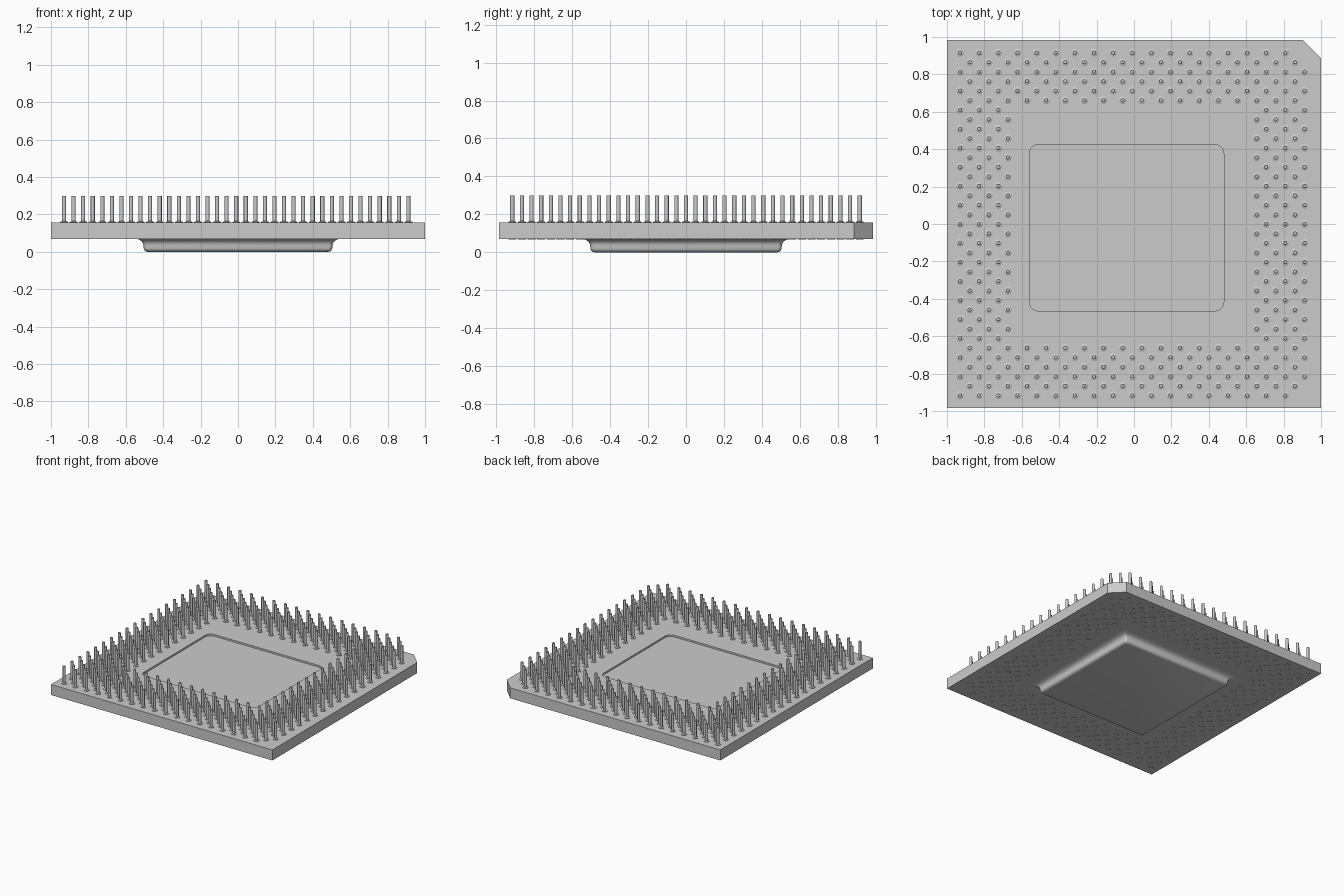
import bpy, bmesh, math

if "Cube" in bpy.data.objects:
    bpy.data.objects.remove(bpy.data.objects["Cube"])

Z0, Z1, PIN_TOP = 0.07, 0.156, 0.30


def make_object(name, bm, smooth=None):
    bmesh.ops.recalc_face_normals(bm, faces=bm.faces)
    mesh = bpy.data.meshes.new(name)
    bm.to_mesh(mesh)
    bm.free()
    ob = bpy.data.objects.new(name, mesh)
    bpy.context.collection.objects.link(ob)
    if smooth:
        bpy.ops.object.select_all(action='DESELECT')
        ob.select_set(True)
        bpy.context.view_layer.objects.active = ob
        bpy.ops.object.shade_smooth_by_angle(angle=math.radians(smooth))
    return ob


def rounded_rect(cx, cy, hx, hy, r, seg):
    pts = []
    for k, (sx, sy) in enumerate([(1, 1), (-1, 1), (-1, -1), (1, -1)]):
        for s in range(seg + 1):
            a = math.pi / 2 * (k + s / seg)
            pts.append((cx + sx * (hx - r) + r * math.cos(a),
                        cy + sy * (hy - r) + r * math.sin(a)))
    return pts


def loft(bm, loops):
    """Skin a stack of (points, z) outlines and cap both ends."""
    rings = [[bm.verts.new((x, y, z)) for x, y in pts] for pts, z in loops]
    n = len(rings[0])
    for a, b in zip(rings, rings[1:]):
        for i in range(n):
            j = (i + 1) % n
            bm.faces.new((a[i], a[j], b[j], b[i]))
    bm.faces.new(rings[0][::-1])
    bm.faces.new(rings[-1])


def lathe(bm, x, y, profile, n=12):
    ring = [(math.cos(2 * math.pi * i / n), math.sin(2 * math.pi * i / n)) for i in range(n)]
    loft(bm, [([(x + r * c, y + r * s) for c, s in ring], z) for r, z in profile])


# Board with one clipped corner
outline = [(-1, -0.985), (1, -0.985), (1, 0.885), (0.9, 0.985), (-1, 0.985)]
bm = bmesh.new()
loft(bm, [(outline, Z0), (outline, Z1)])
board = make_object("board", bm)

# Shallow recess in the pin side
recess = rounded_rect(-0.04, -0.02, 0.52, 0.445, 0.05, 6)
bm = bmesh.new()
loft(bm, [(recess, Z1 - 0.014), (recess, Z1 + 0.05)])
cutter = make_object("recess_cutter", bm)
cutter.hide_render = True
cutter.hide_set(True)
cut = board.modifiers.new("recess", 'BOOLEAN')
cut.operation = 'DIFFERENCE'
cut.solver = 'EXACT'
cut.object = cutter

# Flared lid on the underside: half width, height
lid_profile = [(0.55, Z0 + 0.001), (0.53, 0.066), (0.516, 0.058), (0.508, 0.047), (0.505, 0.033),
               (0.504, 0.018), (0.500, 0.009), (0.493, 0.003), (0.482, 0.0)]
bm = bmesh.new()
loft(bm, [(rounded_rect(0, 0, h, h, 0.02, 4), z) for h, z in lid_profile])
make_object("lid", bm, 40)

# Staggered pins in a six-row frame, plus their pads on the underside
N, BAND = 37, 6
pins, pads = bmesh.new(), bmesh.new()
for i in range(N):
    for j in range(N):
        in_frame = min(i, j, N - 1 - i, N - 1 - j) < BAND
        missing = i == N - 1 and j in (0, N - 1)
        if (i + j) % 2 or i % 2 != j % 2 or not in_frame or missing:
            continue
        x = -0.93 + 1.841 * i / (N - 1)
        y = -0.916 + 1.832 * j / (N - 1)
        lathe(pins, x, y, [(0.021, Z1 - 0.002), (0.021, Z1 + 0.004), (0.011, Z1 + 0.008),
                           (0.011, PIN_TOP - 0.002), (0.009, PIN_TOP)])
        lathe(pads, x, y, [(0.021, Z0 - 0.002), (0.021, Z0 + 0.002)])
make_object("pins", pins, 40)
make_object("pin_pads", pads, 40)
